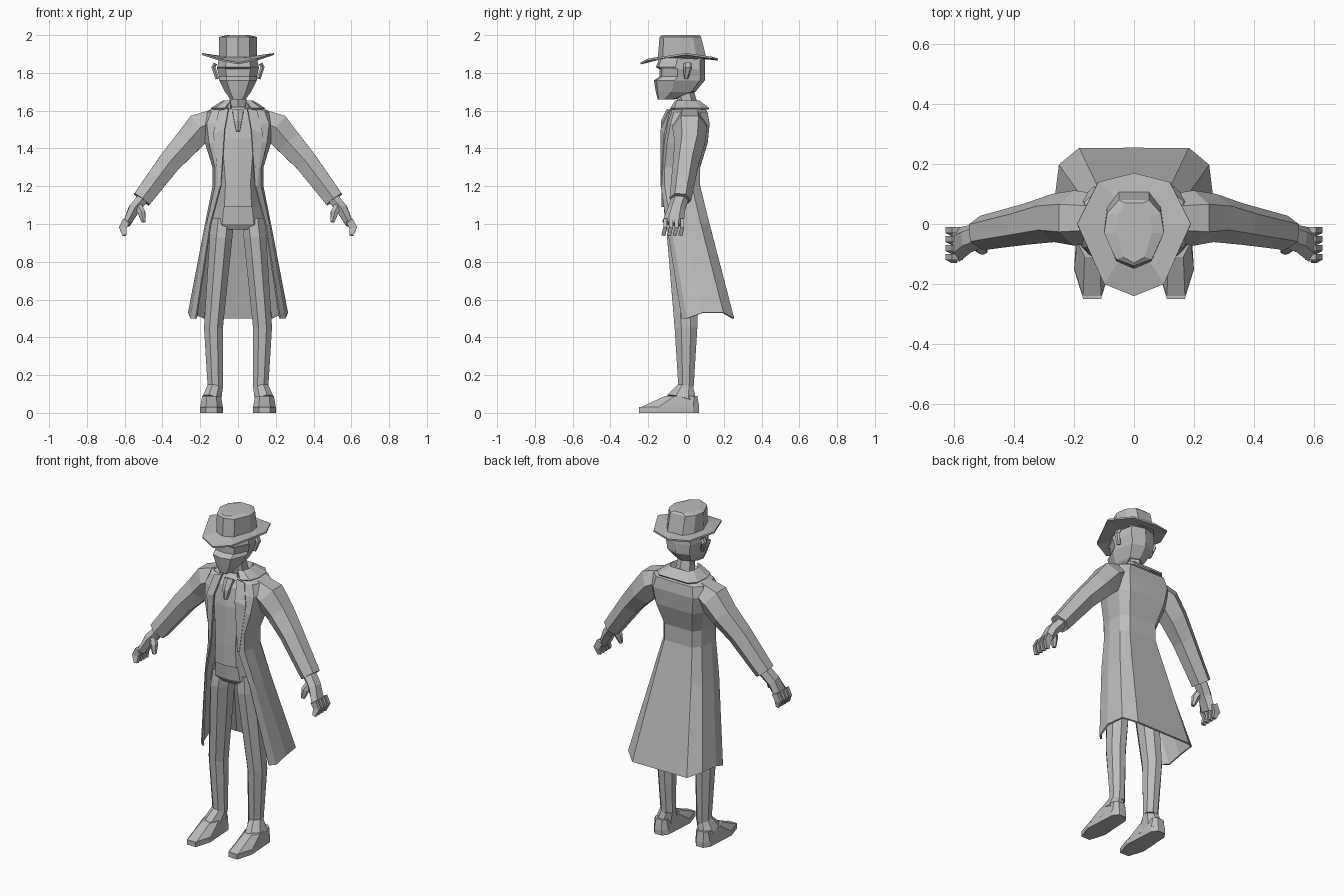
import bpy, bmesh, math
from mathutils import Vector

default = bpy.data.objects.get("Cube")
if default:
    bpy.data.objects.remove(default, do_unlink=True)

grey = bpy.data.materials.new("plain grey")
grey.use_nodes = True
grey.diffuse_color = (.5, .5, .5, 1)
grey.node_tree.nodes["Principled BSDF"].inputs["Base Color"].default_value = grey.diffuse_color


def loft(name, rings, closed=True, cap=True, mirror=False, thickness=0):
    """Skin a list of equal-length point rings."""
    bm = bmesh.new()
    loops = [[bm.verts.new(point) for point in ring] for ring in rings]
    count = len(loops[0])
    for low, high in zip(loops, loops[1:]):
        for i in range(count if closed else count - 1):
            j = (i + 1) % count
            bm.faces.new((low[i], low[j], high[j], high[i]))
    if closed and cap:
        bm.faces.new(loops[0][::-1])
        bm.faces.new(loops[-1])
    bmesh.ops.recalc_face_normals(bm, faces=bm.faces)
    mesh = bpy.data.meshes.new(name)
    bm.to_mesh(mesh)
    bm.free()
    mesh.materials.append(grey)
    obj = bpy.data.objects.new(name, mesh)
    bpy.context.collection.objects.link(obj)
    if mirror:
        obj.modifiers.new("mirror", "MIRROR")
    if thickness:
        solid = obj.modifiers.new("thickness", "SOLIDIFY")
        solid.thickness = thickness
        solid.offset = 0


def both_sides(half, centre=0):
    """Complete a front-to-back half outline with its mirror image."""
    other = [(-x, y, z) for x, y, z in reversed(half) if x > 0]
    return [(centre + x, y, z) for x, y, z in half + other]


def stack(name, outline, rows, centre=0, mirror=False):
    """Loft rows (height, half width, front, back) of one half outline."""
    rings = []
    for height, width, front, back in rows:
        half = [(width * across, front + (back - front) * along, height) for across, along in outline]
        rings.append(both_sides(half, centre))
    loft(name, rings, mirror=mirror)


def tube(name, stations, sides=6, mirror=True):
    """Loft stations (x, y, z, radius across, radius along y) on a path."""
    points = [Vector(station[:3]) for station in stations]
    grow = 1 / math.cos(math.pi / sides)
    turns = [(k + .5) * math.tau / sides for k in range(sides)]
    rings = []
    for i, (point, station) in enumerate(zip(points, stations)):
        wide, deep = station[3:]
        direction = points[min(i + 1, len(points) - 1)] - points[max(i - 1, 0)]
        across = Vector((0, 1, 0)).cross(direction).normalized()
        depth = direction.cross(across).normalized()
        rings.append([point + grow * (across * wide * math.cos(turn) + depth * deep * math.sin(turn))
                      for turn in turns])
    loft(name, rings, mirror=mirror)


def coat_part(name, rows, corner_lift=0):
    """Open-fronted cloth from rows (height, opening share, front, half width, back)."""
    outline = [(0, 0), (.7, .1), (1, .4), (.95, .8), (.7, 1), (0, 1)]
    rings = []
    for height, opening, front, width, back in rows:
        half = []
        for i, (across, along) in enumerate(outline):
            # The first points run from the front edge out to the side
            share = opening + (1 - opening) * across if i < 2 else across
            half.append((width * share, front + (back - front) * along, height))
        if not rings:
            half = [(x, y, z + corner_lift * (i in (2, 3))) for i, (x, y, z) in enumerate(half)]
        rings.append(half + [(-x, y, z) for x, y, z in reversed(half[:-1])])
    loft(name, rings, closed=False, thickness=.01)


body_outline = [(0, 0), (.6, .05), (1, .4), (.75, .9), (0, 1)]
shoe_outline = [(.5, 0), (1, .3), (.8, .9), (.4, 1)]

# Hat: tapered crown and a brim turned up at the sides
stack("hat_crown", [(0, 0), (.6, .1), (1, .5), (.9, .8), (.5, 1), (0, 1)], [
    (1.87, .1, -.15, .11), (1.99, .1, -.14, .08), (2, .06, -.13, .07)])
brim_edge = [(0, -.24, 1.85), (.1, -.2, 1.87), (.19, 0, 1.9), (.12, .14, 1.88), (0, .17, 1.87)]
brim_inside = [(x * .5, y * .6, 1.88) for x, y, z in brim_edge]
loft("hat_brim", [both_sides(brim_inside), both_sides(brim_edge)], cap=False, thickness=.01)

# Head with a recessed eye band above a pointed face covering
stack("head", body_outline, [
    (1.66, .04, -.15, -.06), (1.7, .07, -.16, .05), (1.76, .1, -.17, .1),
    (1.78, .1, -.14, .1), (1.82, .11, -.14, .1), (1.83, .11, -.16, .1), (1.88, .1, -.14, .1)])
tube("ears", [(.11, 0, 1.77, .01, .01), (.13, .01, 1.83, .01, .02), (.12, .01, 1.85, .01, .02)])
tube("neck", [(0, .02, 1.57, .05, .05), (0, -.01, 1.72, .04, .04)], mirror=False)

# Waistcoat, hips and neckcloth
stack("waistcoat", body_outline, [
    (1.09, .12, -.13, .07), (1.22, .11, -.13, .05), (1.45, .14, -.12, .08),
    (1.56, .13, -.1, .09), (1.62, .06, -.05, .06)])
stack("trouser_hips", body_outline, [
    (.97, .1, -.09, .06), (1, .14, -.11, .08), (1.12, .12, -.12, .06)])
tube("neckcloth", [(0, -.08, 1.6, .03, .02), (0, -.11, 1.54, .02, .02), (0, -.12, 1.49, .01, .01)],
     mirror=False)

# Long coat, flared towards the back, with a wide collar and lapels
coat_part("long_coat", [
    (.5, .85, -.02, .26, .25), (1, .85, -.1, .17, .12), (1.2, .7, -.13, .13, .07),
    (1.3, .7, -.13, .13, .07), (1.43, .6, -.12, .17, .11), (1.53, .5, -.1, .19, .12),
    (1.59, .4, -.08, .17, .11), (1.62, .5, -.05, .1, .08)], corner_lift=.03)
coat_part("coat_collar", [
    (1.61, .6, -.06, .06, .06), (1.65, .5, -.06, .08, .07), (1.61, .5, -.08, .14, .12)])
loft("coat_lapels", [[(.05, -.08, 1.61), (.1, -.08, 1.6)], [(.07, -.13, 1.5), (.13, -.11, 1.48)],
                     [(.09, -.13, 1.2), (.1, -.13, 1.2)]],
     closed=False, mirror=True, thickness=.01)

# Sleeves
tube("sleeves", [
    (.12, .02, 1.55, .06, .07), (.2, .02, 1.51, .08, .08), (.27, .02, 1.43, .07, .07),
    (.36, 0, 1.33, .06, .06), (.51, -.03, 1.13, .05, .05)])

# Hands: palm, four fingers and a thumb
tube("palms", [(.5, -.03, 1.14, .03, .04), (.55, -.05, 1.08, .03, .04), (.59, -.07, 1, .02, .05)])
for finger in range(4):
    y = finger * .03 - .11
    tube(f"fingers_{finger + 1}", [(.59, y, 1.02, .02, .01), (.61, y, .98, .02, .01),
                                   (.6, y - .01, .94, .01, .01)], sides=4)
tube("thumbs", [(.53, -.06, 1.1, .02, .02), (.51, -.08, 1.06, .02, .02), (.5, -.09, 1.01, .01, .01)])

# Trouser legs
tube("trouser_legs", [
    (.08, -.01, 1.02, .06, .08), (.09, -.02, .93, .06, .08),
    (.13, 0, .45, .05, .06), (.12, 0, .13, .04, .04)], sides=8)

# Shoes: flat sole, sloping upper and ankle
stack("soles", shoe_outline, [(0, .06, -.25, .07), (.03, .06, -.25, .07)], centre=.14, mirror=True)
stack("shoe_uppers", shoe_outline, [(.03, .06, -.24, .07), (.09, .05, -.11, .06)],
      centre=.14, mirror=True)
tube("shoe_ankles", [(.14, -.02, .07, .05, .08), (.12, 0, .14, .04, .04)], sides=8)
